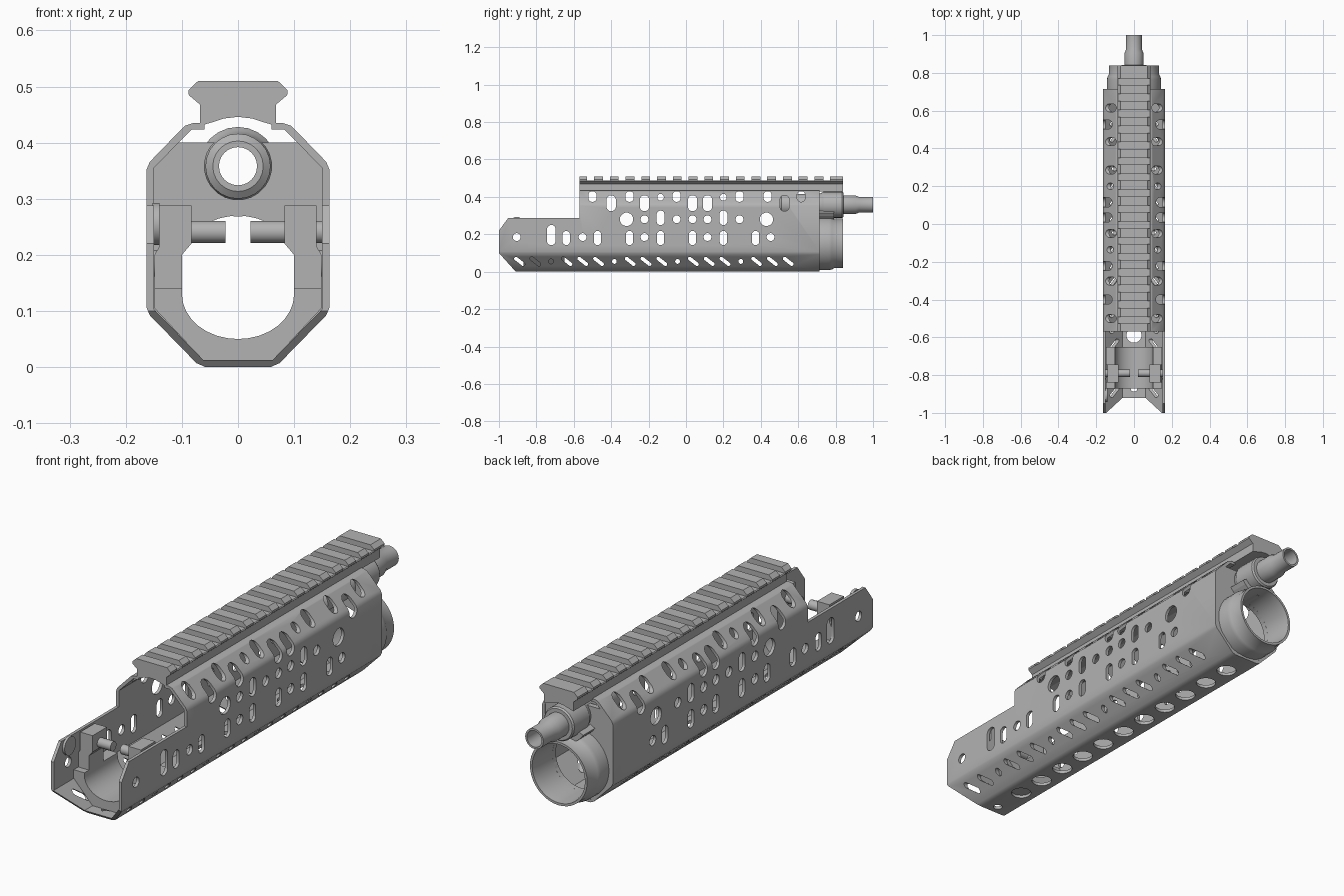
import bpy, bmesh
from math import sin, cos, pi, radians

if "Cube" in bpy.data.objects:
    bpy.data.objects.remove(bpy.data.objects["Cube"], do_unlink=True)

GREY = bpy.data.materials.new("matte_grey")
GREY.use_nodes = True
GREY.diffuse_color = (0.45, 0.45, 0.45, 1)
GREY.node_tree.nodes["Principled BSDF"].inputs["Base Color"].default_value = (0.45, 0.45, 0.45, 1)

AXES = {"x": lambda u, v, d: (d, u, v),
        "y": lambda u, v, d: (u, d, v),
        "z": lambda u, v, d: (u, v, d)}


def add_prism(bm, pts, axis, a, b):
    place = AXES[axis]
    lo = [bm.verts.new(place(u, v, a)) for u, v in pts]
    hi = [bm.verts.new(place(u, v, b)) for u, v in pts]
    bm.faces.new(lo)
    bm.faces.new(hi[::-1])
    for i in range(len(pts)):
        j = (i + 1) % len(pts)
        bm.faces.new((lo[i], hi[i], hi[j], lo[j]))


def finish(name, bm):
    bmesh.ops.recalc_face_normals(bm, faces=bm.faces)
    mesh = bpy.data.meshes.new(name)
    bm.to_mesh(mesh)
    bm.free()
    mesh.materials.append(GREY)
    obj = bpy.data.objects.new(name, mesh)
    bpy.context.collection.objects.link(obj)
    return obj


def prism(name, pts, axis, a, b):
    bm = bmesh.new()
    add_prism(bm, pts, axis, a, b)
    return finish(name, bm)


def lathe(name, profile, cz, n=32):
    """Closed (radius, y) profile turned around a y-parallel axis at height cz."""
    bm = bmesh.new()
    rings = [[bm.verts.new((r * cos(2 * pi * k / n), y, cz + r * sin(2 * pi * k / n)))
              for r, y in profile] for k in range(n)]
    m = len(profile)
    for k in range(n):
        p, q = rings[k], rings[(k + 1) % n]
        for i in range(m):
            j = (i + 1) % m
            bm.faces.new((p[i], p[j], q[j], q[i]))
    return finish(name, bm)


def activate(obj):
    bpy.ops.object.select_all(action="DESELECT")
    obj.select_set(True)
    bpy.context.view_layer.objects.active = obj


def cut(obj, cutter):
    cutter.hide_render = True
    mod = obj.modifiers.new("cut", "BOOLEAN")
    mod.operation, mod.solver, mod.object = "DIFFERENCE", "EXACT", cutter
    activate(obj)
    bpy.ops.object.modifier_apply(modifier=mod.name)
    bpy.data.objects.remove(cutter, do_unlink=True)


def smooth(obj, angle=28):
    activate(obj)
    bpy.ops.object.shade_smooth_by_angle(angle=radians(angle))


def capsule(cu, cv, r, half=0.0, tilt=90, n=8):
    """Round-ended slot; a plain circle when half is zero."""
    t, pts = radians(tilt), []
    for end in (0, 1):
        s = -1 if end else 1
        for i in range(n):
            a = t - pi / 2 + end * pi + pi * (i + 0.5) / n
            pts.append((cu + s * half * cos(t) + r * cos(a), cv + s * half * sin(t) + r * sin(a)))
    return pts


def mirrored(half):
    """Complete a symmetric outline from its +x side, listed from bottom to top."""
    return half + [(-x, z) for x, z in reversed(half) if x > 0]


# Octagonal shell, open along the top
shell = prism("handguard_shell", mirrored([(0.058, 0), (0.074, 0.007), (0.157, 0.092), (0.163, 0.106),
              (0.163, 0.352), (0.157, 0.366), (0.095, 0.43), (0.08, 0.435)]), "y", -1.02, 0.715)
cut(shell, prism("inside_cutter", mirrored([(0.062, 0.013), (0.15, 0.103), (0.15, 0.355),
                 (0.083, 0.423), (0.06, 0.423), (0.06, 0.5)]), "y", -1.1, 0.8))
cut(shell, prism("front_cutter", [(-1.1, 0.6), (-0.57, 0.6), (-0.57, 0.288), (-0.95, 0.288), (-1, 0.22),
                 (-1, 0.1), (-0.91, 0), (-0.9, -0.1), (-1.1, -0.1)], "x", -0.3, 0.3))

# Ventilation holes on both sides
bm = bmesh.new()


def holes(ys, cz, r, half=0.0, tilt=90):
    for y in ys:
        add_prism(bm, capsule(y, cz, r, half, tilt), "x", -0.3, 0.3)


holes((-0.905, -0.553, -0.222, 0.115, 0.452), 0.185, 0.021)
holes((-0.64, -0.473, -0.302, -0.136, 0.035, 0.2, 0.372), 0.18, 0.02, 0.018)
holes((-0.72,), 0.196, 0.024, 0.03)
holes((-0.222, -0.05, 0.035, 0.115, 0.286), 0.28, 0.021)
holes((-0.136, 0.2), 0.288, 0.021, 0.018)
holes((-0.318, 0.43), 0.28, 0.036)
holes((-0.5, -0.302, -0.05, 0.286, 0.436, 0.615), 0.402, 0.022, 0.007)
holes((-0.4, -0.222, 0.035, 0.115, 0.527), 0.366, 0.025, 0.018)
holes((-0.136, 0.2), 0.398, 0.018)
# Tilted slots along the lower bevels, every fourth one round
for i in range(18):
    y = -0.89 + 0.0845 * i
    if i % 4 == 2:
        holes([y], 0.055, 0.013)
    else:
        holes([y], 0.055, 0.01, 0.024, -38)
cut(shell, finish("side_hole_cutter", bm))

# Round holes along the floor
bm = bmesh.new()
add_prism(bm, capsule(0, -0.87, 0.018), "z", -0.1, 0.1)
for i in range(11):
    add_prism(bm, capsule(0, -0.72 + 0.131 * i, 0.04, n=12), "z", -0.1, 0.1)
cut(shell, finish("floor_hole_cutter", bm))
smooth(shell)

# Top rail with evenly spaced teeth
prism("rail_base", mirrored([(0, 0.446), (0.025, 0.443), (0.05, 0.435), (0.068, 0.43), (0.068, 0.468),
      (0.088, 0.485), (0.084, 0.488)]), "y", -0.57, 0.84)
bm = bmesh.new()
tooth = mirrored([(0.07, 0.47), (0.088, 0.486), (0.088, 0.494), (0.071, 0.51)])
for i in range(17):
    y = -0.552 + 0.0842 * i
    add_prism(bm, tooth, "y", max(y - 0.024, -0.57), 0.84 if i == 16 else y + 0.024)
finish("rail_teeth", bm)

# Rear bulkhead and the collar behind it
bulkhead = prism("rear_bulkhead", mirrored([(0.062, 0.012), (0.152, 0.103), (0.152, 0.355),
                 (0.108, 0.4)]), "y", 0.69, 0.712)
cut(bulkhead, prism("collar_hole", capsule(0, 0.152, 0.118, n=16), "y", 0.6, 0.8))
cut(bulkhead, prism("tube_hole", capsule(0, 0.358, 0.06, n=12), "y", 0.6, 0.8))
smooth(lathe("rear_collar", [(0.118, 0.69), (0.143, 0.69), (0.143, 0.765), (0.14, 0.78), (0.132, 0.795),
             (0.132, 0.84), (0.122, 0.84), (0.118, 0.8)], 0.152, 40))

# Stepped tube above the collar, with its cradle
smooth(lathe("upper_tube", [(0.034, 0.5), (0.045, 0.5), (0.058, 0.51), (0.058, 0.71), (0.064, 0.725),
             (0.07, 0.735), (0.07, 0.835), (0.065, 0.842), (0.05, 0.842), (0.05, 0.905),
             (0.042, 0.925), (0.042, 1.0), (0.034, 1.0)], 0.358, 24))
cradle = [(r * sin(radians(a)), 0.358 - r * cos(radians(a)))
          for r, turn in ((0.09, 1), (0.066, -1)) for a in range(-60 * turn, 61 * turn, 12 * turn)]
prism("tube_cradle", cradle, "y", 0.69, 0.79)


# Front U-shaped clamp, floor liner and clamp hardware
def u_outline(outer, inner):
    """U outline: outer and inner right-hand points from top down, joined by a round floor."""
    floor = [(0.1 * cos(a), 0.13 - 0.08 * sin(a)) for a in (pi * k / 16 for k in range(17))]
    left = [(-x, z) for x, z in reversed(inner)]
    return ([(-x, z) for x, z in outer] + outer[::-1] + inner + floor + left)


base = [(0.149, 0.105), (0.062, 0.012)]
smooth(prism("front_clamp", u_outline([(0.14, 0.288), (0.14, 0.215), (0.149, 0.2)] + base,
             [(0.083, 0.288), (0.083, 0.22), (0.1, 0.2)]), "y", -0.84, -0.745))
smooth(prism("floor_liner", u_outline([(0.149, 0.14)] + base, [(0.1, 0.14)]), "y", -0.87, -0.65))
for side, label in ((1, "left"), (-1, "right")):
    for part, y, z, r, a, b in (("clamp_pin", -0.79, 0.241, 0.02, 0.022, 0.152),
                                ("wall_button", -0.8, 0.185, 0.024, 0.138, 0.152)):
        smooth(prism(label + "_" + part, capsule(y, z, r), "x", side * a, side * b))
smooth(prism("right_wall_disc", capsule(-0.905, 0.255, 0.038, n=12), "x", -0.152, -0.14))
